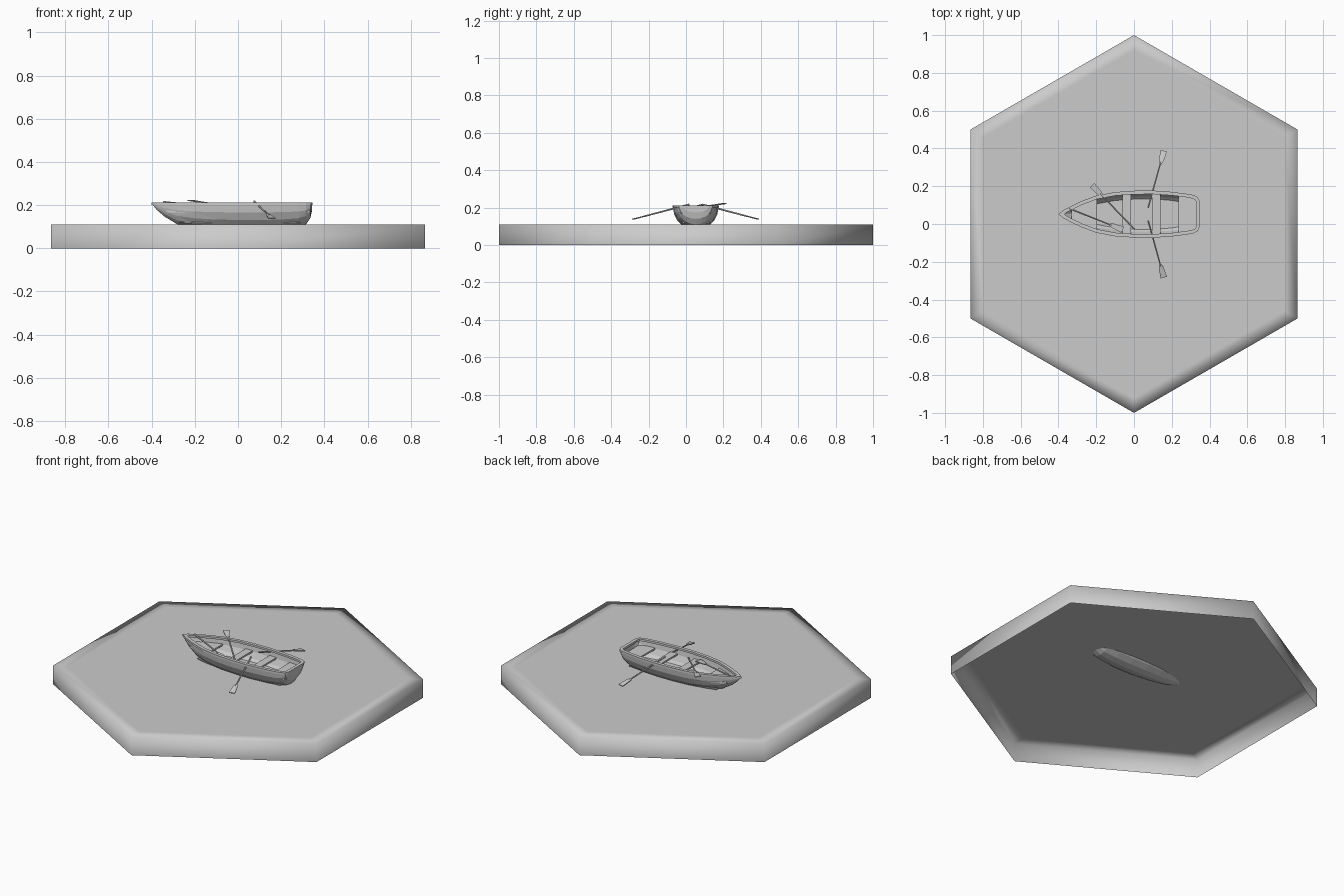
import bpy, bmesh, math
from mathutils import Vector

if "Cube" in bpy.data.objects:
    bpy.data.objects.remove(bpy.data.objects["Cube"])

CY, TOP = 0.052, 0.205   # boat centre line and sheer height


def make(name, verts, faces, smooth=False, solid=0.0):
    bm = bmesh.new()
    vs = [bm.verts.new(v) for v in verts]
    for f in faces:
        bm.faces.new([vs[i] for i in f])
    bmesh.ops.recalc_face_normals(bm, faces=bm.faces)
    me = bpy.data.meshes.new(name)
    bm.to_mesh(me)
    bm.free()
    for p in me.polygons:
        p.use_smooth = smooth
    ob = bpy.data.objects.new(name, me)
    bpy.context.collection.objects.link(ob)
    if solid:
        m = ob.modifiers.new("thickness", "SOLIDIFY")
        m.thickness = solid
        m.offset = -1
    return ob


# Hexagonal water tile: open underneath, smooth rim with an inner loop
def hexagon(r, z):
    return [(r * math.cos(math.radians(30 + 60 * i)),
             r * math.sin(math.radians(30 + 60 * i)), z) for i in range(6)]


tile_faces = [tuple(range(12, 18))]
for i in range(6):
    j = (i + 1) % 6
    tile_faces += [(i, j, 6 + j, 6 + i), (6 + i, 6 + j, 12 + j, 12 + i)]
make("water_tile", hexagon(1, 0) + hexagon(1, 0.11) + hexagon(0.92, 0.11),
     tile_faces, smooth=True)

# Hull stations: x, half width, depth
STATIONS = [(-0.393, 0.004, 0.006), (-0.375, 0.017, 0.028), (-0.34, 0.036, 0.058),
            (-0.28, 0.065, 0.094), (-0.2, 0.095, 0.113), (-0.1, 0.114, 0.122),
            (0.0, 0.121, 0.126), (0.1, 0.122, 0.126), (0.2, 0.115, 0.122),
            (0.28, 0.105, 0.112), (0.315, 0.098, 0.095), (0.335, 0.088, 0.065),
            (0.343, 0.07, 0.03)]


def half_width(x):
    for a, b in zip(STATIONS, STATIONS[1:]):
        if a[0] <= x <= b[0]:
            t = (x - a[0]) / (b[0] - a[0])
            return a[1] + t * (b[1] - a[1])
    return 0.0


# Hull: faceted loft of half ellipses
N = 10
verts, faces = [], []
for x, w, d in STATIONS:
    for k in range(N + 1):
        a = math.pi * k / N
        verts.append((x, CY + w * math.cos(a), TOP - d * math.sin(a)))
R = N + 1
for s in range(len(STATIONS) - 1):
    for k in range(N):
        a, b, c, d = s * R + k, s * R + k + 1, (s + 1) * R + k + 1, (s + 1) * R + k
        faces += [(a, b, c), (a, c, d)] if (s + k) % 2 else [(a, b, d), (b, c, d)]
last = (len(STATIONS) - 1) * R
faces.append(tuple(range(last, last + R)))
make("hull", verts, faces, solid=0.007)

# Gunwale: flat band following the sheer line
loop = [Vector((x, w)) for x, w, d in STATIONS[1:]]
loop = [Vector((-0.397, 0))] + loop + [Vector((v.x, -v.y)) for v in reversed(loop)]
n = len(loop)


def offset_loop(dist):
    out = []
    for i, p in enumerate(loop):
        t = (loop[(i + 1) % n] - loop[i - 1]).normalized()
        out.append(p + Vector((t.y, -t.x)) * dist * (2 if i == 0 and dist > 0 else 1))
    return out


verts = []
for dist, z in ((-0.003, 0.2), (-0.003, 0.212), (0.016, 0.212), (0.016, 0.2)):
    verts += [(p.x, CY + p.y, z) for p in offset_loop(dist)]
faces = [(r * n + i, r * n + (i + 1) % n,
          (r + 1) % 4 * n + (i + 1) % n, (r + 1) % 4 * n + i)
         for r in range(4) for i in range(n)]
make("gunwale", verts, faces)


# Seats and floor: slabs trimmed to the hull width
def slab(name, x0, x1, z, fit, thick=0.01, steps=4):
    xs = [x0 + (x1 - x0) * i / steps for i in range(steps + 1)]
    vs = [(x, CY + s * half_width(x) * fit, z) for x in xs for s in (1, -1)]
    make(name, vs, [(2 * i, 2 * i + 1, 2 * i + 3, 2 * i + 2) for i in range(steps)],
         solid=thick)


slab("floor", -0.27, 0.29, 0.122, 0.68, 0.006, 8)
slab("bow_seat", -0.33, -0.195, 0.175, 0.92)
slab("front_thwart", -0.06, -0.015, 0.175, 0.92)
slab("middle_thwart", 0.095, 0.14, 0.175, 0.92)
slab("stern_seat", 0.235, 0.328, 0.175, 0.9)


# Oars: round shaft and flat tapered blade, from handle to blade tip
def oar(name, handle, tip):
    h, t = Vector(handle), Vector(tip)
    length = (t - h).length
    bm = bmesh.new()
    shaft = length - 0.06
    res = bmesh.ops.create_cone(bm, cap_ends=True, segments=6, radius1=0.005,
                                radius2=0.004, depth=shaft)
    bmesh.ops.translate(bm, verts=res["verts"], vec=(0, 0, shaft / 2))
    prof = [(shaft - 0.015, 0.006), (shaft + 0.005, 0.013), (length, 0.017)]
    pts = [(w, l) for l, w in prof] + [(-w, l) for l, w in reversed(prof)]
    f = bm.faces.new([bm.verts.new((x, -0.0025, z)) for x, z in pts])
    ext = bmesh.ops.extrude_face_region(bm, geom=[f])
    bmesh.ops.translate(bm, vec=(0, 0.005, 0),
                        verts=[v for v in ext["geom"] if isinstance(v, bmesh.types.BMVert)])
    bmesh.ops.recalc_face_normals(bm, faces=bm.faces)
    me = bpy.data.meshes.new(name)
    bm.to_mesh(me)
    bm.free()
    ob = bpy.data.objects.new(name, me)
    ob.location = h
    ob.rotation_euler = (t - h).to_track_quat("Z", "Y").to_euler()
    bpy.context.collection.objects.link(ob)


for side, label in ((1, "left"), (-1, "right")):
    oar("rowing_oar_" + label, (0.075, CY + side * 0.035, 0.217),
        (0.158, CY + side * 0.335, 0.138))
oar("spare_oar_a", (0.005, -0.03, 0.185), (-0.222, 0.205, 0.222))
oar("spare_oar_b", (-0.345, 0.083, 0.214), (-0.06, -0.03, 0.185))
